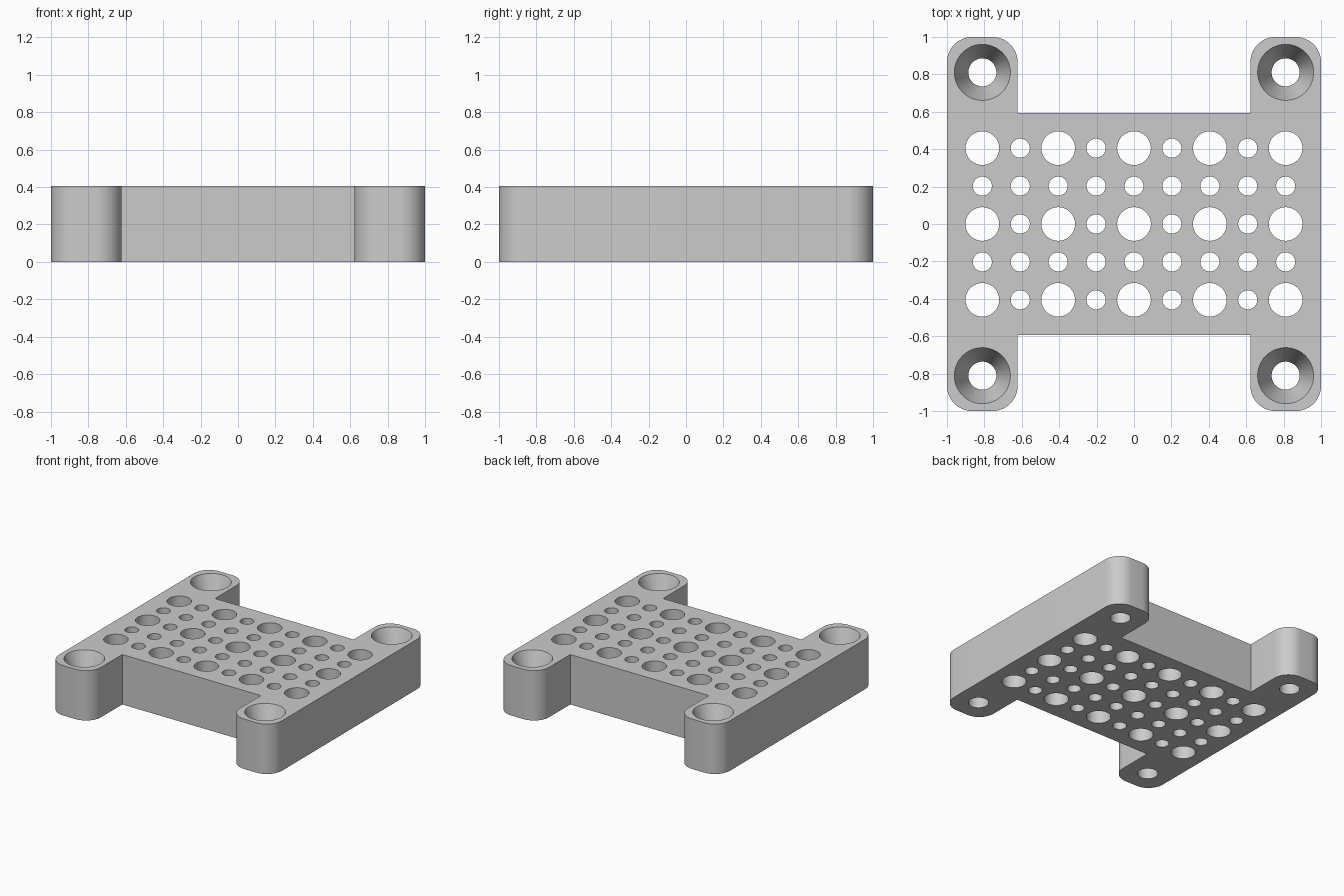
import bpy, bmesh, math
from mathutils import Vector, Matrix

if "Cube" in bpy.data.objects:
    bpy.data.objects.remove(bpy.data.objects["Cube"])

HEIGHT = 0.405
PITCH = 0.2027
LEG_IN, NOTCH, ROUND = 0.622, 0.594, 0.135

grey = bpy.data.materials.new("plain grey")
grey.use_nodes = True
colour = (0.6, 0.6, 0.6, 1)
grey.diffuse_color = colour
grey.node_tree.nodes["Principled BSDF"].inputs["Base Color"].default_value = colour


def make_object(name, bm):
    bmesh.ops.recalc_face_normals(bm, faces=bm.faces)
    mesh = bpy.data.meshes.new(name)
    bm.to_mesh(mesh)
    bm.free()
    mesh.materials.append(grey)
    obj = bpy.data.objects.new(name, mesh)
    bpy.context.collection.objects.link(obj)
    return obj


def arc(cx, cy, start, steps=12):
    angles = [start + math.pi / 2 * i / steps for i in range(steps + 1)]
    return [(cx + ROUND * math.cos(a), cy + ROUND * math.sin(a)) for a in angles]


def drill(bm, x, y, low, high, z0, z1, sides=48):
    place = Matrix.Translation((x, y, (z0 + z1) / 2))
    bmesh.ops.create_cone(bm, cap_ends=True, segments=sides, radius1=low,
                          radius2=high, depth=z1 - z0, matrix=place)


# H-shaped outline: one quarter, turned into the back half, then the front half
leg = arc(1 - ROUND, 1 - ROUND, 0) + arc(LEG_IN + ROUND, 1 - ROUND, math.pi / 2)
leg.append((LEG_IN, NOTCH))
back = leg + [(-x, y) for x, y in reversed(leg)]
outline = back + [(-x, -y) for x, y in back]

bm = bmesh.new()
base = bm.faces.new([bm.verts.new((x, y, 0)) for x, y in outline])
top = bmesh.ops.extrude_face_region(bm, geom=[base])["geom"]
bmesh.ops.translate(bm, vec=Vector((0, 0, HEIGHT)),
                    verts=[v for v in top if isinstance(v, bmesh.types.BMVert)])
plate = make_object("mounting_plate", bm)

# Grid of large and small through holes
bm = bmesh.new()
for col in range(-4, 5):
    for row in range(-2, 3):
        radius = 0.09 if col % 2 == 0 and row % 2 == 0 else 0.051
        drill(bm, col * PITCH, row * PITCH, radius, radius, -0.1, HEIGHT + 0.1)

# Screw holes in the legs
corners = [(sx * 4 * PITCH, sy * 4 * PITCH) for sx in (-1, 1) for sy in (-1, 1)]
for x, y in corners:
    drill(bm, x, y, 0.075, 0.075, -0.1, HEIGHT + 0.1)
hole_cutter = make_object("hole_cutter", bm)

# Tapered seats for the screw heads, carried on above the plate
SINK, OVER = 0.2, 0.1
bm = bmesh.new()
for x, y in corners:
    drill(bm, x, y, 0.075, 0.15 + 0.075 * OVER / SINK, HEIGHT - SINK, HEIGHT + OVER)
seat_cutter = make_object("screw_seat_cutter", bm)

bpy.context.view_layer.objects.active = plate
plate.select_set(True)
for cutter in (hole_cutter, seat_cutter):
    cutter.hide_render = True
    cut = plate.modifiers.new(cutter.name, "BOOLEAN")
    cut.operation, cut.solver, cut.object = "DIFFERENCE", "EXACT", cutter
    bpy.ops.object.modifier_apply(modifier=cut.name)
    bpy.data.objects.remove(cutter)

bpy.ops.object.shade_smooth_by_angle(angle=math.radians(20))
